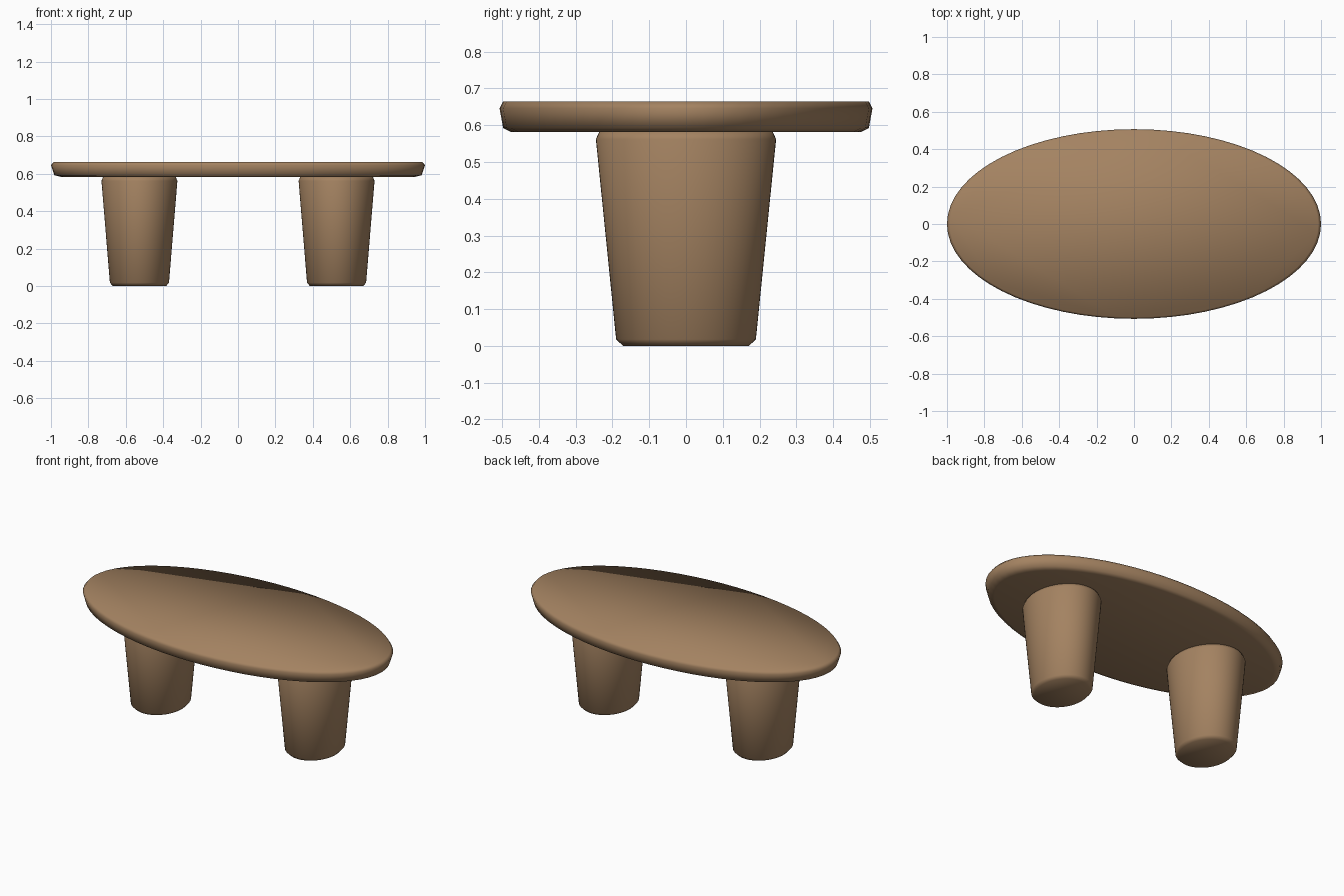
import bpy
import bmesh
import math

if "Cube" in bpy.data.objects:
    bpy.data.objects.remove(bpy.data.objects["Cube"])

wood = bpy.data.materials.new("warm_brown_wood")
wood.diffuse_color = (0.37, 0.225, 0.12, 1.0)
wood.use_nodes = True
wood.node_tree.nodes["Principled BSDF"].inputs["Base Color"].default_value = wood.diffuse_color


def elliptical_loft(name, rings, center_x=0.0, segments=64):
    """Stack ellipses given as (half width x, half depth y, z) and cap both ends."""
    bm = bmesh.new()
    loops = []
    for rx, ry, z in rings:
        loop = []
        for i in range(segments):
            a = math.tau * i / segments
            loop.append(bm.verts.new((rx * math.cos(a), ry * math.sin(a), z)))
        loops.append(loop)
    for low, high in zip(loops, loops[1:]):
        for i in range(segments):
            j = (i + 1) % segments
            bm.faces.new((low[i], low[j], high[j], high[i]))
    bm.faces.new(list(reversed(loops[0])))
    bm.faces.new(loops[-1])
    for face in bm.faces:
        face.smooth = True
    mesh = bpy.data.meshes.new(name)
    bm.to_mesh(mesh)
    bm.free()
    mesh.materials.append(wood)
    obj = bpy.data.objects.new(name, mesh)
    obj.location.x = center_x
    bpy.context.collection.objects.link(obj)
    return obj


# Oval top with a wide chamfer below and a small one above
elliptical_loft("table_top", [
    (0.94, 0.476, 0.582),
    (0.982, 0.497, 0.592),
    (1.0, 0.507, 0.646),
    (0.985, 0.498, 0.664),
])

# Two tapered oval pedestals with softened ends
for side, x in (("left", -0.527), ("right", 0.527)):
    elliptical_loft(side + "_leg", [
        (0.143, 0.171, 0.0),
        (0.158, 0.19, 0.018),
        (0.203, 0.245, 0.562),
        (0.194, 0.235, 0.584),
    ], x)
